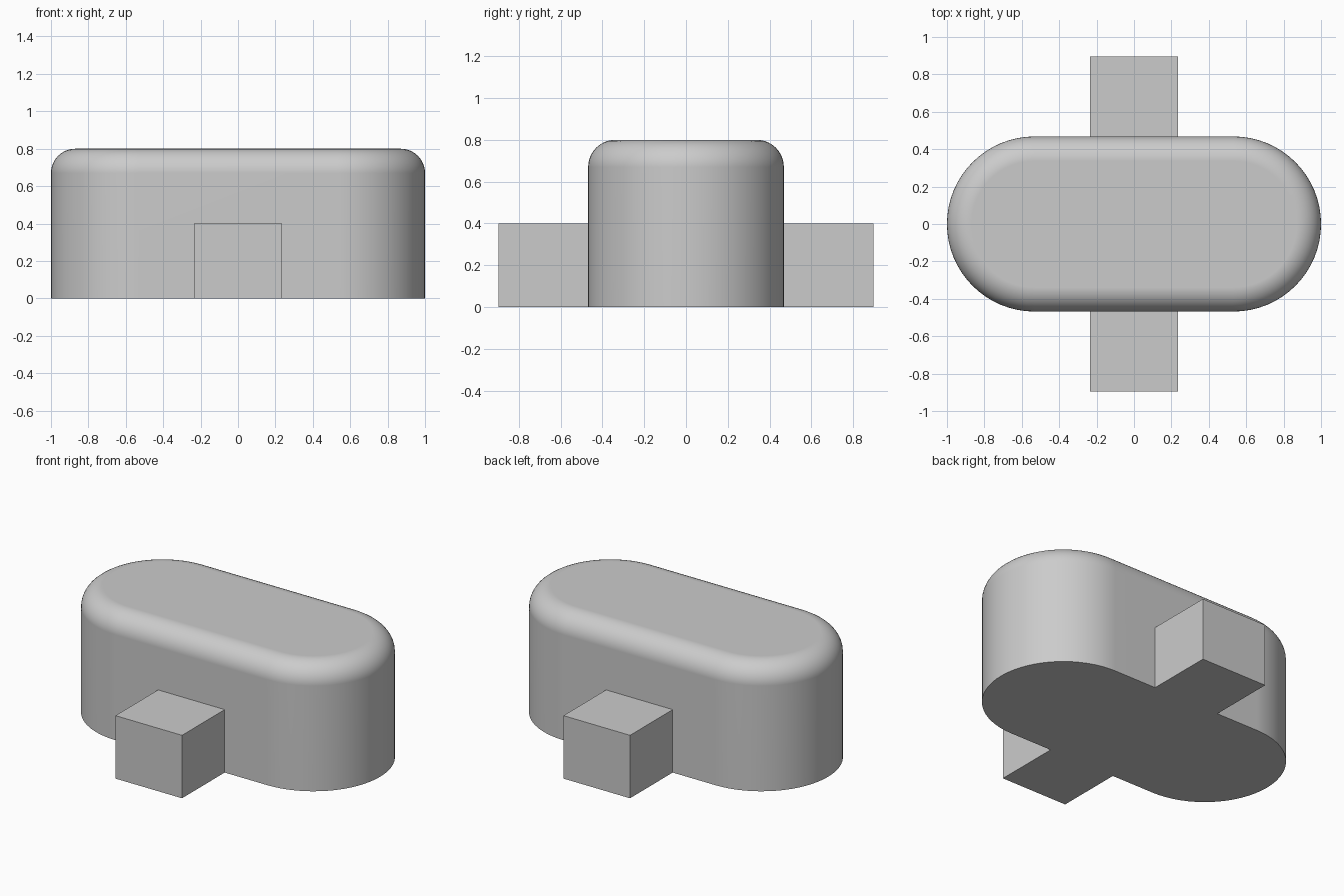
import bpy
import bmesh
from math import sin, cos, pi, radians

if "Cube" in bpy.data.objects:
    bpy.data.objects.remove(bpy.data.objects["Cube"], do_unlink=True)

GREY = (0.6, 0.6, 0.6, 1.0)
HALF_STRAIGHT, RADIUS, HEIGHT, FILLET = 0.532, 0.468, 0.8, 0.13
ARC_STEPS, FILLET_STEPS = 32, 10

grey = bpy.data.materials.new("plain grey")
grey.use_nodes = True
grey.diffuse_color = GREY
grey.node_tree.nodes["Principled BSDF"].inputs["Base Color"].default_value = GREY


def add_object(name, bm):
    bmesh.ops.recalc_face_normals(bm, faces=bm.faces)
    mesh = bpy.data.meshes.new(name)
    bm.to_mesh(mesh)
    bm.free()
    mesh.materials.append(grey)
    obj = bpy.data.objects.new(name, mesh)
    bpy.context.collection.objects.link(obj)
    return obj


def stadium_ring(bm, radius, z):
    """Closed ring of vertices: two half circles joined by straight sides."""
    ring = []
    for side, start in ((1, -pi / 2), (-1, pi / 2)):
        for i in range(ARC_STEPS + 1):
            a = start + pi * i / ARC_STEPS
            ring.append(bm.verts.new((side * HALF_STRAIGHT + radius * cos(a),
                                      radius * sin(a), z)))
    return ring


# Main body: upright wall, rounded top rim, flat caps
bm = bmesh.new()
rings = [stadium_ring(bm, RADIUS, 0)]
for i in range(FILLET_STEPS + 1):
    a = pi / 2 * i / FILLET_STEPS
    rings.append(stadium_ring(bm, RADIUS - FILLET * (1 - cos(a)),
                              HEIGHT - FILLET * (1 - sin(a))))
for low, high in zip(rings, rings[1:]):
    for i in range(len(low)):
        j = (i + 1) % len(low)
        bm.faces.new((low[i], low[j], high[j], high[i]))
bm.faces.new(rings[0])
bm.faces.new(rings[-1])
body = add_object("rounded_body", bm)

bpy.ops.object.select_all(action='DESELECT')
body.select_set(True)
bpy.context.view_layer.objects.active = body
bpy.ops.object.shade_smooth_by_angle(angle=radians(30))
weighted = body.modifiers.new("even shading", 'WEIGHTED_NORMAL')
weighted.keep_sharp = True

# Square side blocks, front and back
BLOCK_WIDTH, BLOCK_HEIGHT, BLOCK_END = 0.468, 0.4, 0.896
for name, side in (("front_block", -1), ("back_block", 1)):
    bm = bmesh.new()
    bmesh.ops.create_cube(bm, size=1)
    bmesh.ops.scale(bm, verts=bm.verts,
                    vec=(BLOCK_WIDTH, BLOCK_END - RADIUS, BLOCK_HEIGHT))
    bmesh.ops.translate(bm, verts=bm.verts,
                        vec=(0, side * (BLOCK_END + RADIUS) / 2, BLOCK_HEIGHT / 2))
    add_object(name, bm)
